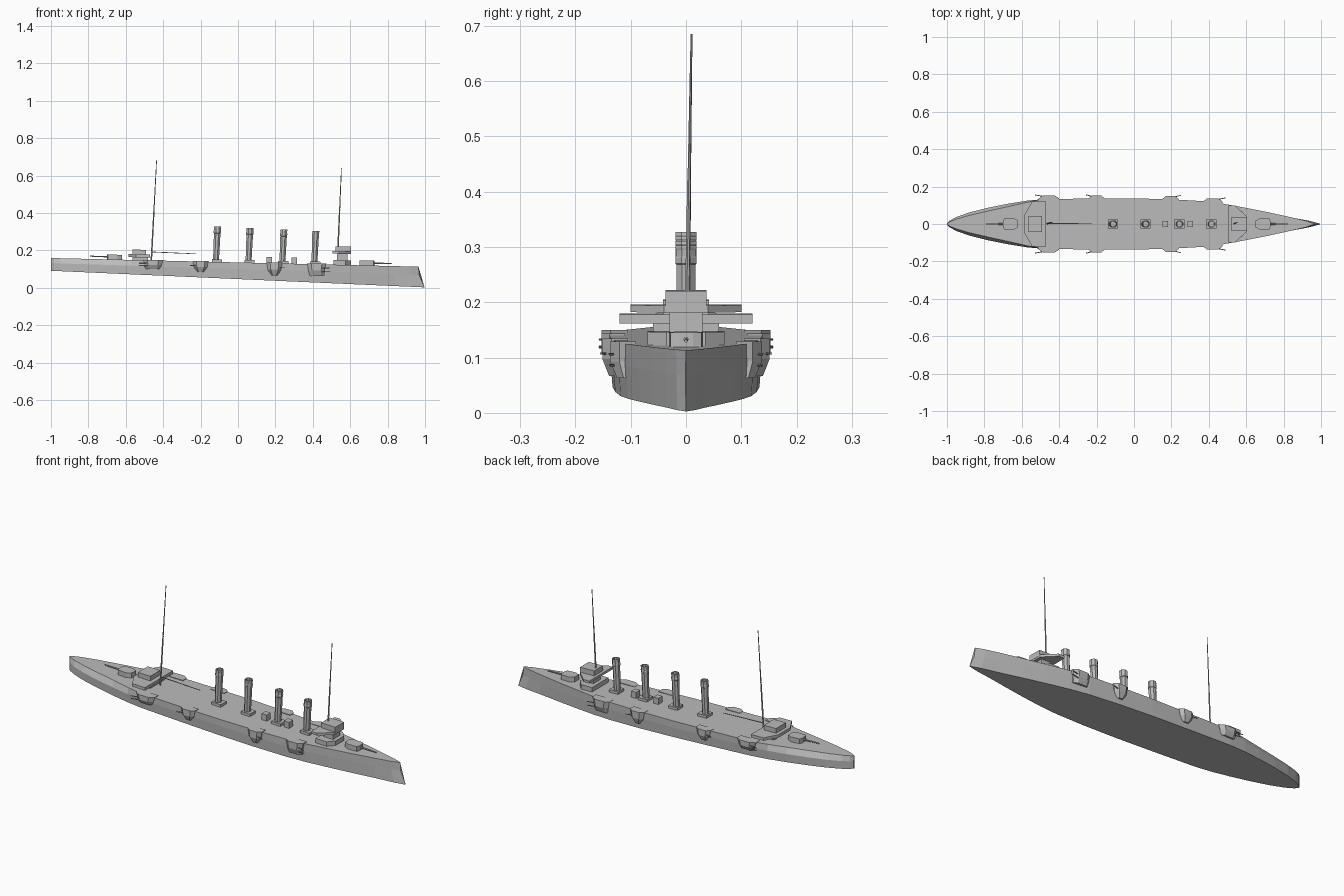
import bpy, bmesh, math
from mathutils import Vector

cube = bpy.data.objects.get("Cube")
if cube:
    bpy.data.objects.remove(cube, do_unlink=True)

grey = bpy.data.materials.new("warship_grey")
grey.use_nodes = True
COLOR = (0.5, 0.5, 0.5, 1)
grey.diffuse_color = COLOR
bsdf = next(n for n in grey.node_tree.nodes if n.type == 'BSDF_PRINCIPLED')
bsdf.inputs["Base Color"].default_value = COLOR


def deck(x):
    """Height of the sloping deck."""
    return 0.136 - 0.0235 * x


def keel(x):
    """Height of the sloping waterline."""
    return 0.047 - 0.0445 * x


def loft(name, rings, closed=True):
    """Skin a list of equal-length rings and cap both ends."""
    bm = bmesh.new()
    rows = [[bm.verts.new(p) for p in r] for r in rings]
    n = len(rows[0])
    for a, b in zip(rows, rows[1:]):
        for i in range(n):
            j = (i + 1) % n
            bm.faces.new((a[i], a[j], b[j], b[i]))
    if closed:
        bm.faces.new(rows[0])
        bm.faces.new(rows[-1])
    bmesh.ops.remove_doubles(bm, verts=bm.verts, dist=0.0001)
    bmesh.ops.recalc_face_normals(bm, faces=bm.faces)
    mesh = bpy.data.meshes.new(name)
    bm.to_mesh(mesh)
    bm.free()
    mesh.materials.append(grey)
    ob = bpy.data.objects.new(name, mesh)
    bpy.context.collection.objects.link(ob)
    return ob


def prism(name, outline, z0, z1, slope=-0.0235):
    """Extrude a plan outline upward, following the slope of the deck."""
    cx = sum(p[0] for p in outline) / len(outline)
    return loft(name, [[(x, y, z + slope * (x - cx)) for x, y in outline] for z in (z0, z1)])


def box(name, x0, x1, half, z0, z1):
    return prism(name, [(x0, -half), (x1, -half), (x1, half), (x0, half)], z0, z1)


def rod(name, a, b, r0, r1, sides=6):
    """Tapered rod between two points."""
    a, b = Vector(a), Vector(b)
    turn = (b - a).to_track_quat('Z', 'Y')
    rings = []
    for c, r in ((a, r0), (b, r1)):
        rings.append([c + turn @ Vector((r * math.cos(t), r * math.sin(t), 0))
                      for t in (math.tau * i / sides for i in range(sides))])
    return loft(name, rings)


# Hull: x, half width at the side, share of that width kept at the deck edge
STATIONS = [(-1, .004, .6), (-.985, .018, .65), (-.95, .037, .7), (-.88, .062, .75),
            (-.78, .087, .8), (-.67, .109, .86), (-.57, .125, .93), (-.48, .133, 1),
            (-.25, .136, 1), (0, .137, 1), (.2, .132, 1), (.37, .122, 1), (.48, .108, 1),
            (.6, .086, 1), (.72, .062, 1), (.84, .036, 1), (.92, .017, 1), (.965, .001, 1)]
rings = []
for x, w, top in STATIONS:
    ram = max(0, (x - .84) / .125) * .032
    z0, z2 = keel(x + ram), deck(x)
    z1 = z0 + (z2 - z0) * .6
    side = [(x + ram, w * .97, z0), (x + ram * .1, w, z1), (x, w * top, z2)]
    rings.append(side + [(px, -py, pz) for px, py, pz in reversed(side)])
loft("hull", rings)

# Side gun sponsons: x, half length, side, reach, drop below deck, foot scale
SPONSONS = [("aft", -.455, .055, .105, .153, .048, .75),
            ("rear_middle", -.2, .042, .11, .153, .06, .45),
            ("front_middle", .195, .042, .105, .151, .068, .4),
            ("forward", .42, .052, .09, .137, .066, .85)]
for label, x, length, inner, outer, drop, foot in SPONSONS:
    for s, hand in ((1, "left"), (-1, "right")):
        def ring(z, k, reach):
            bend = inner + (reach - inner) * .65
            return [(x - length * k, s * inner, z), (x - length * k, s * bend, z),
                    (x - length * k * .55, s * reach, z), (x + length * k * .55, s * reach, z),
                    (x + length * k, s * bend, z), (x + length * k, s * inner, z)]
        top = deck(x) + .003
        loft(f"{label}_sponson_{hand}",
             [ring(top - drop, foot, outer - .012), ring(top - drop * .55, .85, outer), ring(top, 1, outer)])
        aim = -1 if x < 0 else 1
        for h in (.35, .65) if label in ("aft", "forward") else (.4,):
            z = top - drop * h
            rod(f"{label}_side_gun_{hand}", (x, s * (outer - .012), z),
                (x + aim * length * 1.35, s * (outer + .003), z), .003, .002)

# Funnels with plinths, flared pipes, collars and open tops
for i, (x, top) in enumerate([(-.112, .327), (.062, .32), (.243, .311), (.414, .303)]):
    box(f"funnel_base_{i+1}", x - .028, x + .026, .025, deck(x) - .01, deck(x) + .014)
    base = deck(x)
    levels = [(base, .017), (top - .035, .019), (top - .033, .021), (top - .022, .021),
              (top - .02, .02), (top - .008, .02), (top - .006, .021), (top, .02),
              (top, .015), (top - .03, .015)]
    loft(f"funnel_{i+1}",
         [[(x - .006 + (z - base) * .045 + r * math.cos(math.tau * (k + .5) / 8),
            r * math.sin(math.tau * (k + .5) / 8), z) for k in range(8)] for z, r in levels])

# Ventilator houses between the forward funnels
for x in (.167, .3):
    box("vent_house", x - .015, x + .015, .017, deck(x) - .005, deck(x) + .033)

# Aft bridge
box("aft_deckhouse", -.565, -.48, .06, .14, .168)
prism("aft_platform", [(-.585, -.05), (-.545, -.12), (-.47, -.12), (-.47, .12), (-.545, .12), (-.585, .05)],
      .163, .179)
box("aft_bridge_house", -.565, -.492, .042, .175, .204)

# Forward bridge
prism("forward_deckhouse", [(.51, -.07), (.575, -.07), (.605, -.035), (.605, .035), (.575, .07), (.51, .07)],
      .115, .147)
box("bridge_support", .53, .585, .03, .14, .186)
prism("bridge_wings", [(.505, -.1), (.54, -.1), (.603, -.04), (.603, .04), (.54, .1), (.505, .1)], .182, .195)
box("wheelhouse", .52, .604, .037, .19, .221)

# Main turrets with single guns
for label, x, d in (("aft", -.66, -1), ("forward", .69, 1)):
    plan = [(-.04, -.018), (-.015, -.031), (.035, -.028), (.04, -.013),
            (.04, .013), (.035, .028), (-.015, .031), (-.04, .018)]
    prism(f"{label}_turret", [(x + d * px, py) for px, py in plan], deck(x) - .005, deck(x) + .026)
    z = deck(x) + .014
    rod(f"{label}_main_gun", (x, 0, z), (x + d * .132, 0, z - d * .004), .005, .003)

# Raked masts in two sections, and the boom
for label, a, b in (("aft", (-.464, .002, .14), (-.435, .01, .685)),
                    ("forward", (.534, .002, .2), (.553, .009, .64))):
    mid = Vector(a).lerp(Vector(b), .5)
    rod(f"{label}_lower_mast", a, mid, .0042, .0035)
    rod(f"{label}_top_mast", mid, b, .003, .0018)
rod("boom", (-.46, .002, .192), (-.225, .002, .182), .0025, .0018)
